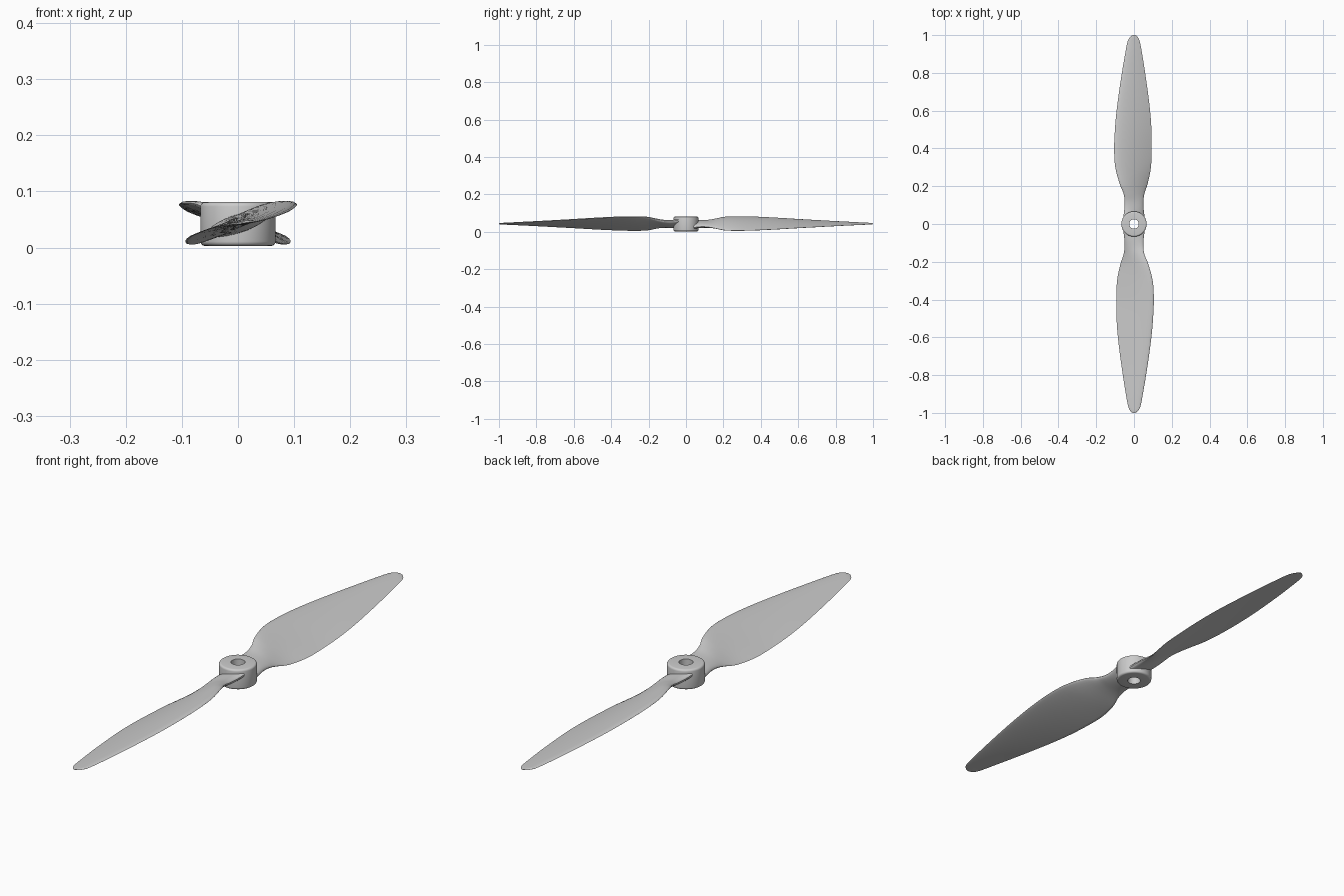
import bpy, bmesh, math

if "Cube" in bpy.data.objects:
    bpy.data.objects.remove(bpy.data.objects["Cube"])

ZC = 0.0425  # height of the blade axis

# radius, leading x, trailing x, half rise, thickness, roundness of section
STATIONS = [
    (0.040, -0.056, 0.056, 0.020, 0.034, 1.0),
    (0.080, -0.051, 0.051, 0.015, 0.032, 1.0),
    (0.120, -0.050, 0.050, 0.017, 0.028, 0.9),
    (0.160, -0.055, 0.055, 0.025, 0.025, 0.6),
    (0.210, -0.075, 0.071, 0.035, 0.022, 0.3),
    (0.300, -0.099, 0.089, 0.037, 0.020, 0.1),
    (0.400, -0.105, 0.093, 0.034, 0.018, 0.0),
    (0.500, -0.101, 0.092, 0.029, 0.016, 0.0),
    (0.600, -0.092, 0.085, 0.023, 0.014, 0.0),
    (0.700, -0.079, 0.073, 0.0175, 0.012, 0.0),
    (0.800, -0.064, 0.059, 0.012, 0.010, 0.0),
    (0.900, -0.047, 0.043, 0.007, 0.008, 0.0),
    (0.965, -0.034, 0.031, 0.004, 0.006, 0.0),
    (0.988, -0.023, 0.021, 0.003, 0.005, 0.0),
    (1.000, -0.008, 0.008, 0.001, 0.003, 0.0),
]


def smooth_stations(rows, steps=4):
    """Catmull-Rom interpolation between the blade stations."""
    out = []
    for i in range(len(rows) - 1):
        p0, p1, p2 = rows[max(i - 1, 0)], rows[i], rows[i + 1]
        p3 = rows[min(i + 2, len(rows) - 1)]
        h = p2[0] - p1[0]
        for s in range(steps):
            t = s / steps
            row = [p1[0] + h * t]
            for a, b, c, d in list(zip(p0, p1, p2, p3))[1:]:
                m1 = (c - a) / (p2[0] - p0[0]) * h
                m2 = (d - b) / (p3[0] - p1[0]) * h
                row.append((2*t**3 - 3*t**2 + 1) * b + (t**3 - 2*t**2 + t) * m1
                           + (3*t**2 - 2*t**3) * c + (t**3 - t**2) * m2)
            out.append(row)
    out.append(list(rows[-1]))
    return out


def section(r, le, te, rise, thick, rnd, n=14):
    """Closed aerofoil loop, from trailing edge over the top and back below."""
    dx, dz = te - le, -2 * rise
    length = math.hypot(dx, dz)
    nx, nz = -dz / length, dx / length
    pts = []
    for k in range(2 * n):
        u = 0.5 + 0.5 * math.cos(math.pi * k / n)
        foil = 2.6 * math.sqrt(max(u, 0)) * (1 - u) + 0.1 * u
        oval = 2 * math.sqrt(max(u * (1 - u), 0))
        shape = oval * rnd + foil * (1 - rnd)
        up = 0.5 * rnd + 0.75 * (1 - rnd)
        off = thick * shape * (up if k <= n else up - 1)
        pts.append((le + dx * u + nx * off, r, ZC + rise + dz * u + nz * off))
    return pts


def finish(bm, name, angle=40):
    bmesh.ops.recalc_face_normals(bm, faces=bm.faces)
    mesh = bpy.data.meshes.new(name)
    bm.to_mesh(mesh)
    bm.free()
    ob = bpy.data.objects.new(name, mesh)
    bpy.context.collection.objects.link(ob)
    bpy.ops.object.select_all(action='DESELECT')
    ob.select_set(True)
    bpy.context.view_layer.objects.active = ob
    bpy.ops.object.shade_smooth_by_angle(angle=math.radians(angle))
    return ob


def skin(bm, loops, closed):
    count = len(loops)
    for i in range(count if closed else count - 1):
        a, b = loops[i], loops[(i + 1) % count]
        for k in range(len(a)):
            j = (k + 1) % len(a)
            bm.faces.new((a[k], a[j], b[j], b[k]))


# Two twisted blades, the second turned half a revolution
rows = smooth_stations(STATIONS)
for name, sign in (("back_blade", 1), ("front_blade", -1)):
    bm = bmesh.new()
    loops = [[bm.verts.new((sign * x, sign * y, z)) for x, y, z in section(*row)]
             for row in rows]
    skin(bm, loops, False)
    bm.faces.new(loops[0])
    bm.faces.new(loops[-1])
    finish(bm, name)

# Hub: lathed ring with rounded rims and a shaft bore
R, BORE, Z0, Z1, B = 0.067, 0.025, 0.003, 0.081, 0.008
profile = [(BORE, Z0)]
for cz, start in ((Z0 + B, -90), (Z1 - B, 0)):
    for k in range(5):
        a = math.radians(start + 22.5 * k)
        profile.append((R - B + B * math.cos(a), cz + B * math.sin(a)))
profile.append((BORE, Z1))
bm = bmesh.new()
SEG = 64
loops = [[bm.verts.new((r * math.cos(2 * math.pi * s / SEG),
                        r * math.sin(2 * math.pi * s / SEG), z)) for s in range(SEG)]
         for r, z in profile]
skin(bm, loops, True)
finish(bm, "hub")
